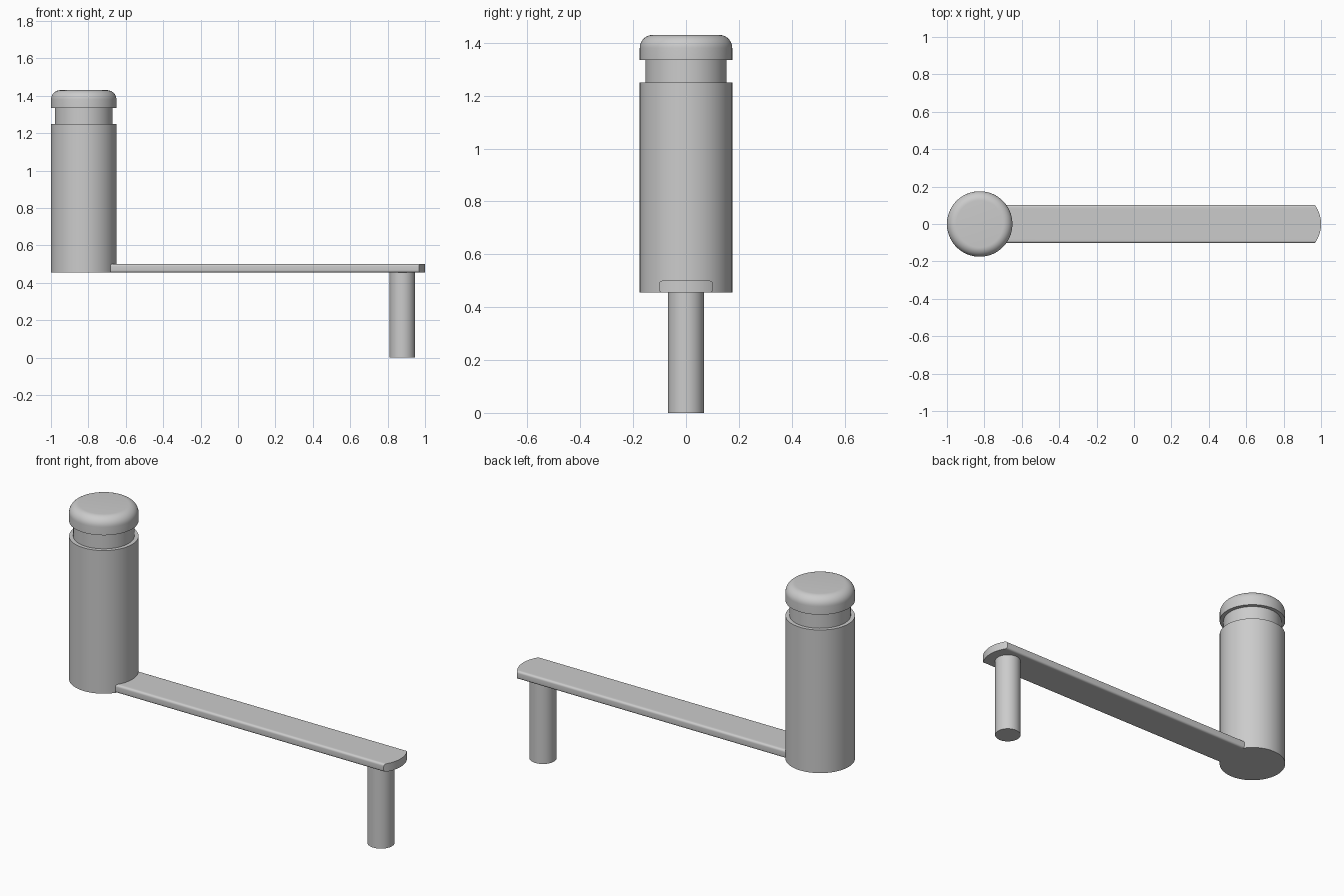
import bpy, bmesh
from math import sin, cos, pi, sqrt, radians

if "Cube" in bpy.data.objects:
    bpy.data.objects.remove(bpy.data.objects["Cube"])


def finish(name, bm, location=(0, 0, 0)):
    bmesh.ops.recalc_face_normals(bm, faces=bm.faces)
    mesh = bpy.data.meshes.new(name)
    bm.to_mesh(mesh)
    bm.free()
    obj = bpy.data.objects.new(name, mesh)
    obj.location = location
    bpy.context.collection.objects.link(obj)
    bpy.ops.object.select_all(action='DESELECT')
    obj.select_set(True)
    bpy.context.view_layer.objects.active = obj
    bpy.ops.object.shade_smooth_by_angle(angle=radians(30))
    return obj


def lathe(name, profile, x, n=96):
    """Revolve (radius, z) points about a vertical axis; close both ends."""
    bm = bmesh.new()
    rings = [[bm.verts.new((r * cos(2 * pi * i / n), r * sin(2 * pi * i / n), z))
              for i in range(n)] for r, z in profile]
    for a, b in zip(rings, rings[1:]):
        for i in range(n):
            j = (i + 1) % n
            bm.faces.new((a[i], a[j], b[j], b[i]))
    bm.faces.new(rings[0][::-1])
    bm.faces.new(rings[-1])
    return finish(name, bm, (x, 0, 0))


HX, R = 0.825, 0.175          # handle axis offset and radius
Z0, Z1 = 0.455, 0.50          # arm underside and top

# Grip with narrow neck and rounded cap
fillet = 0.05
cap_edge = [(R - fillet + fillet * cos(a), 1.43 - fillet + fillet * sin(a))
            for a in (pi / 2 * i / 10 for i in range(11))]
lathe("handle_grip",
      [(R, Z0), (R, 1.25), (0.154, 1.25), (0.154, 1.335), (R, 1.335)] + cap_edge, -HX)

# Drive shaft under the far end of the arm
lathe("drive_shaft", [(0.068, 0), (0.068, Z0 + 0.01)], 0.879)

# Flat arm: rounded long edges, curved tip, other end fitted to the grip
W, H, r = 0.102, (Z1 - Z0) / 2, 0.012
side = [(W - r + r * sin(a), H - r + r * cos(a)) for a in (pi / 2 * i / 6 for i in range(7))]
half = [((W - r) * i / 8, H) for i in range(8)] + side
columns = [(-y, h) for y, h in half[:0:-1]] + half
mid = (Z0 + Z1) / 2
bm = bmesh.new()
cols = []
for y, h in columns:
    start = -HX + sqrt((R - 0.003) ** 2 - y * y)
    tip = HX + sqrt(R * R - y * y)
    cols.append([bm.verts.new(p) for p in ((start, y, mid - h), (tip, y, mid - h),
                                           (tip, y, mid + h), (start, y, mid + h))])
for a, b in zip(cols, cols[1:]):
    for i in range(4):
        j = (i + 1) % 4
        bm.faces.new((a[i], a[j], b[j], b[i]))
bm.faces.new(cols[0])
bm.faces.new(cols[-1])
finish("crank_arm", bm)
